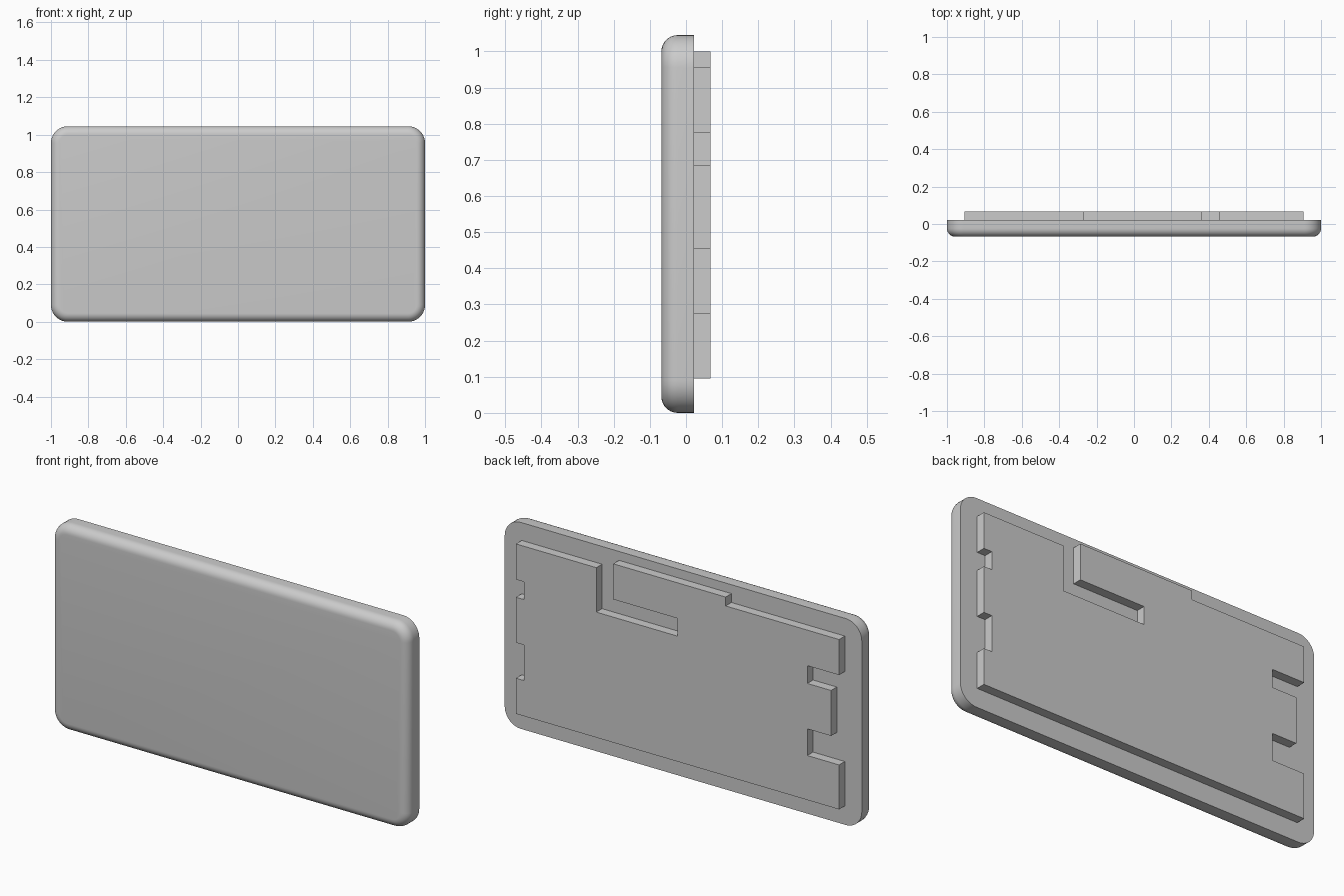
import bpy, bmesh, math

cube = bpy.data.objects.get("Cube")
if cube:
    bpy.data.objects.remove(cube, do_unlink=True)

gray = bpy.data.materials.new("light_gray")
gray.use_nodes = True
COLOUR = (0.6, 0.6, 0.6, 1)
gray.diffuse_color = COLOUR
gray.node_tree.nodes["Principled BSDF"].inputs["Base Color"].default_value = COLOUR

FRONT, MIDDLE, BACK = -0.068, 0.022, 0.068
HEIGHT = 1.045


def extrude_profile(outline, y0, y1):
    """Extrude an (x, z) outline from y0 to y1."""
    bm = bmesh.new()
    face = bm.faces.new([bm.verts.new((x, y0, z)) for x, z in outline])
    extruded = bmesh.ops.extrude_face_region(bm, geom=[face])["geom"]
    verts = [g for g in extruded if isinstance(g, bmesh.types.BMVert)]
    bmesh.ops.translate(bm, vec=(0, y1 - y0, 0), verts=verts)
    bmesh.ops.recalc_face_normals(bm, faces=bm.faces)
    return bm


def add_part(name, bm):
    mesh = bpy.data.meshes.new(name)
    bm.to_mesh(mesh)
    bm.free()
    mesh.materials.append(gray)
    part = bpy.data.objects.new(name, mesh)
    bpy.context.collection.objects.link(part)
    return part


# Cover slab: rounded corners, then a rounded front rim
slab = extrude_profile([(-1, 0), (1, 0), (1, HEIGHT), (-1, HEIGHT)], FRONT, MIDDLE)
corners = [e for e in slab.edges if abs(e.verts[0].co.y - e.verts[1].co.y) > 0.01]
bmesh.ops.bevel(slab, geom=corners, offset=0.09, segments=10, profile=0.5, affect='EDGES')
rim = [e for e in slab.edges if all(abs(v.co.y - FRONT) < 0.001 for v in e.verts)]
bmesh.ops.bevel(slab, geom=rim, offset=0.045, segments=8, profile=0.5, affect='EDGES')
cover = add_part("cover_slab", slab)
bpy.context.view_layer.objects.active = cover
cover.select_set(True)
bpy.ops.object.shade_smooth_by_angle(angle=math.radians(35))

# Raised back panel: notched sides, stepped top and an L-shaped slot
SIDE, BOTTOM, TOP, STEP = 0.905, 0.095, 0.955, 1.0
left_side = [(SIDE, BOTTOM)]
for low, high in ((0.275, 0.455), (0.685, 0.775)):
    left_side += [(SIDE, low), (SIDE - 0.045, low), (SIDE - 0.045, high), (SIDE, high)]
top_edge = [(SIDE, TOP), (0.455, TOP), (0.455, 0.73), (0, 0.73), (0, 0.82),
            (0.36, 0.82), (0.36, STEP), (-0.27, STEP), (-0.27, TOP), (-SIDE, TOP)]
NOTCH, TAB = -0.727, -0.86
right_side = [(-SIDE, 0.775), (NOTCH, 0.775), (NOTCH, 0.685), (TAB, 0.685),
              (TAB, 0.455), (NOTCH, 0.455), (NOTCH, 0.32), (-SIDE, 0.32), (-SIDE, BOTTOM)]
add_part("back_panel", extrude_profile(left_side + top_edge + right_side, MIDDLE, BACK))
